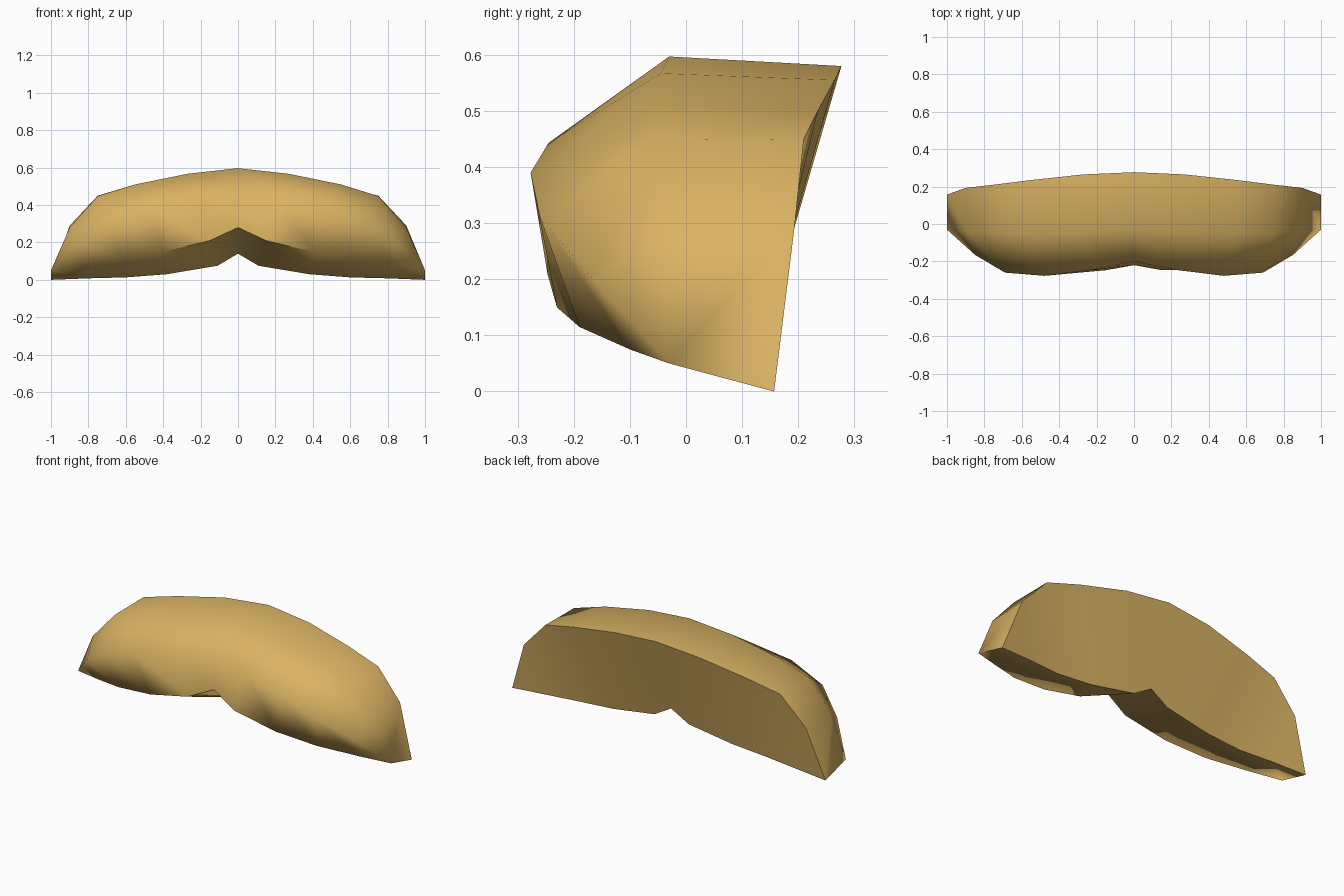
import bpy, bmesh, math

if "Cube" in bpy.data.objects:
    bpy.data.objects.remove(bpy.data.objects["Cube"])

# Lengthwise rails of the right half, from the middle to the tip (x, y, z)
RAILS = [
    # rear top edge
    [(0, .277, .58), (.27, .265, .555), (.55, .235, .50), (.75, .21, .45), (.90, .193, .29), (1, .157, 0)],
    # crown ridge
    [(0, -.03, .597), (.27, -.045, .567), (.55, -.05, .51), (.75, -.05, .448), (.90, -.04, .28), (1, -.03, .05)],
    # front bulge
    [(0, -.20, .45), (.22, -.245, .443), (.48, -.277, .39), (.69, -.26, .31), (.85, -.165, .20), (1, -.03, .05)],
    # lower lip
    [(0, -.22, .28), (.15, -.247, .21), (.40, -.23, .15), (.63, -.19, .115), (.83, -.10, .075), (1, -.03, .05)],
    # rear bottom edge
    [(0, .136, .14), (.11, .13, .075), (.38, .12, .03), (.60, .118, .013), (.80, .14, .008), (1, .157, 0)],
]

bm = bmesh.new()


def full_rail(half):
    """Mirror a half rail to run from the left tip to the right tip."""
    pts = [(-x, y, z) for x, y, z in reversed(half[1:])] + half
    return [bm.verts.new(p) for p in pts]


# Skin the closed ring of rails; the tips collapse to an edge
rows = [full_rail(r) for r in RAILS]
for a, b in zip(rows, rows[1:] + rows[:1]):
    for i in range(len(a) - 1):
        bm.faces.new((a[i], a[i + 1], b[i + 1], b[i]))
bmesh.ops.remove_doubles(bm, verts=bm.verts[:], dist=0.0005)
bmesh.ops.recalc_face_normals(bm, faces=bm.faces[:])

mesh = bpy.data.meshes.new("curved_tuft")
bm.to_mesh(mesh)
bm.free()
obj = bpy.data.objects.new("curved_tuft", mesh)
bpy.context.collection.objects.link(obj)

# One golden tan colour
mat = bpy.data.materials.new("golden_tan")
mat.diffuse_color = (0.70, 0.45, 0.125, 1)
mat.use_nodes = True
mat.node_tree.nodes["Principled BSDF"].inputs["Base Color"].default_value = mat.diffuse_color
mesh.materials.append(mat)

# Smooth front, crisp rear rim
bpy.context.view_layer.objects.active = obj
obj.select_set(True)
bpy.ops.object.shade_smooth_by_angle(angle=math.radians(65))
